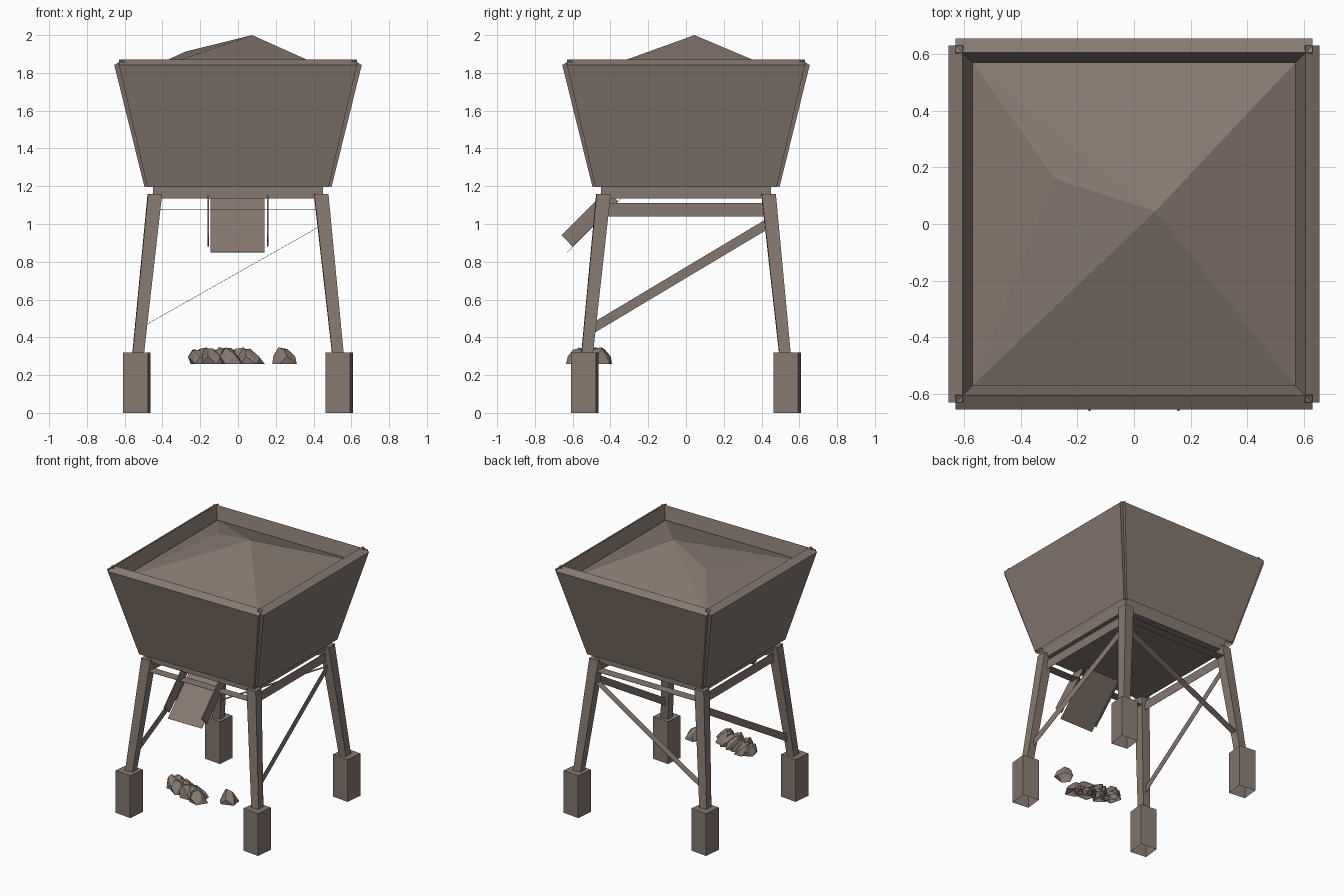
import bpy, bmesh, math, random
from mathutils import Vector, Matrix

if "Cube" in bpy.data.objects:
    bpy.data.objects.remove(bpy.data.objects["Cube"], do_unlink=True)

COLOUR = (0.24, 0.19, 0.16, 1)
mat = bpy.data.materials.new("weathered_brown")
mat.use_nodes = True
mat.diffuse_color = COLOUR
bsdf = mat.node_tree.nodes["Principled BSDF"]
bsdf.inputs["Base Color"].default_value = COLOUR
bsdf.inputs["Roughness"].default_value = 0.9


def finish(name, bm):
    mesh = bpy.data.meshes.new(name)
    bm.to_mesh(mesh)
    bm.free()
    mesh.materials.append(mat)
    obj = bpy.data.objects.new(name, mesh)
    bpy.context.collection.objects.link(obj)
    return obj


def drop_underside(bm):
    """Leave the solid open below, as its base rests out of sight."""
    bm.normal_update()
    under = [f for f in bm.faces if f.normal.z < -0.9]
    bmesh.ops.delete(bm, geom=under, context='FACES_ONLY')


def loft(name, lower, upper, turn=0, open_base=False):
    """Solid between two rings with the same number of points."""
    bm = bmesh.new()
    a = [bm.verts.new(p) for p in lower]
    b = [bm.verts.new(p) for p in upper]
    n = len(a)
    bm.faces.new(a)
    bm.faces.new(b)
    for i in range(n):
        j = (i + 1) % n
        bm.faces.new((a[i], a[j], b[j], b[i]))
    bm.transform(Matrix.Rotation(turn, 4, 'Z'))
    bmesh.ops.recalc_face_normals(bm, faces=bm.faces)
    if open_base:
        drop_underside(bm)
    return finish(name, bm)


def square(cx, cy, z, size, yaw=0):
    r = size / math.sqrt(2)
    angles = [yaw + math.pi / 4 + k * math.pi / 2 for k in range(4)]
    return [(cx + r * math.cos(t), cy + r * math.sin(t), z) for t in angles]


def plank(name, start, end, across, width, thick=0.002):
    """Thin board from start to end, its width lying along the across direction."""
    start, end = Vector(start), Vector(end)
    along = (end - start).normalized()
    normal = along.cross(Vector(across)).normalized()
    side = normal.cross(along) * width / 2
    lift = normal * thick / 2
    ring = [side + lift, side - lift, -side - lift, -side + lift]
    return loft(name, [start + r for r in ring], [end + r for r in ring])


# Footings and splayed legs
foot_yaw, leg_yaw = math.radians(-6), math.radians(2)
for sx, xname in ((-1, "right"), (1, "left")):
    for sy, yname in ((-1, "front"), (1, "back")):
        tag = f"{yname}_{xname}"
        fx, fy = sx * 0.535, sy * 0.535
        loft(f"footing_{tag}", square(fx, fy, 0, 0.132, foot_yaw),
             square(fx, fy, 0.32, 0.132, foot_yaw), open_base=True)
        loft(f"leg_{tag}", square(sx * 0.53, sy * 0.525, 0.3, 0.06, leg_yaw),
             square(sx * 0.44, sy * 0.437, 1.16, 0.075, leg_yaw))

# Side rails and side braces
for sx, xname in ((-1, "right"), (1, "left")):
    plank(f"side_rail_{xname}", (sx * 0.445, -0.43, 1.075), (sx * 0.445, 0.43, 1.075), (0, 0, 1), 0.07)
    plank(f"side_brace_{xname}", (sx * 0.51, -0.49, 0.45), (sx * 0.45, 0.43, 1.0), (0, 0, 1), 0.05)

# Flat front and back rails, back brace
for sy, yname in ((-1, "front"), (1, "back")):
    plank(f"{yname}_rail", (-0.43, sy * 0.445, 1.075), (0.43, sy * 0.445, 1.075), (0, 1, 0), 0.07)
plank("back_brace", (-0.49, 0.51, 0.465), (0.42, 0.45, 0.98), (0, 1, 0), 0.05)

# Hopper floor and its four flared walls with bevelled tops
loft("hopper_floor", square(0, 0, 1.135, 0.9), square(0, 0, 1.21, 0.9))
for k, side in enumerate(("front", "left", "back", "right")):
    low, high = 0.48, 0.63
    section = [(0.495, 1.195), (0.655, 1.842), (0.605, 1.872), (0.45, 1.21)]
    spans = [low, high, high, low]
    loft(f"hopper_wall_{side}",
         [(-s, -d, z) for s, (d, z) in zip(spans, section)],
         [(s, -d, z) for s, (d, z) in zip(spans, section)], k * math.pi / 2, open_base=True)

# Heap of material with an off-centre peak and a shoulder
bm = bmesh.new()
h = 0.57
fl, fr, br, bl = [bm.verts.new((x * h, y * h, 1.778)) for x, y in ((-1, -1), (1, -1), (1, 1), (-1, 1))]
peak = bm.verts.new((0.075, 0.045, 2.0))
shoulder = bm.verts.new((-0.28, 0.16, 1.912))
for tri in ((fl, fr, peak), (fr, br, peak), (br, bl, peak),
            (bl, shoulder, peak), (bl, fl, shoulder), (fl, peak, shoulder)):
    bm.faces.new(tri)
finish("material_heap", bm)

# Discharge chute: sloping bed along the lower edges of two cheeks
plank("chute_bed", (-0.003, -0.63, 0.85), (-0.003, -0.34, 1.14), (1, 0, 0), 0.285)
for sx, xname in ((-1, "right"), (1, "left")):
    plank(f"chute_cheek_{xname}", (sx * 0.157, -0.63, 0.91), (sx * 0.157, -0.39, 1.15), (0, 1, -1), 0.085, 0.008)


# Spilled rocks: jagged leaning lumps, open underneath
def rock(name, cx, cy, radius, height, lean, seed):
    rng = random.Random(seed)
    bm = bmesh.new()
    for level, scale, count in ((0, 1.0, 5), (0.5, 0.85, 4), (1.0, 0.4, 3)):
        start = rng.random() * math.tau
        for i in range(count):
            t = start + math.tau * (i + rng.uniform(-0.2, 0.2)) / count
            r = radius * scale
            lift = level * rng.uniform(0.85, 1.0) * height
            bm.verts.new((cx + lean * level + r * math.cos(t), cy + r * math.sin(t), 0.26 + lift))
    result = bmesh.ops.convex_hull(bm, input=bm.verts)
    loose = [v for v in result["geom_interior"] if isinstance(v, bmesh.types.BMVert)]
    bmesh.ops.delete(bm, geom=loose, context='VERTS')
    bmesh.ops.recalc_face_normals(bm, faces=bm.faces)
    drop_underside(bm)
    finish(name, bm)


for i in range(9):
    rock(f"rock_{i + 1}", -0.19 + i * 0.033, -0.47 - i * 0.009 + 0.03 * math.sin(i * 2.2),
         0.068, 0.088 if i % 3 else 0.078, -0.035, i)
rock("stray_rock", 0.25, -0.46, 0.07, 0.09, -0.01, 20)
